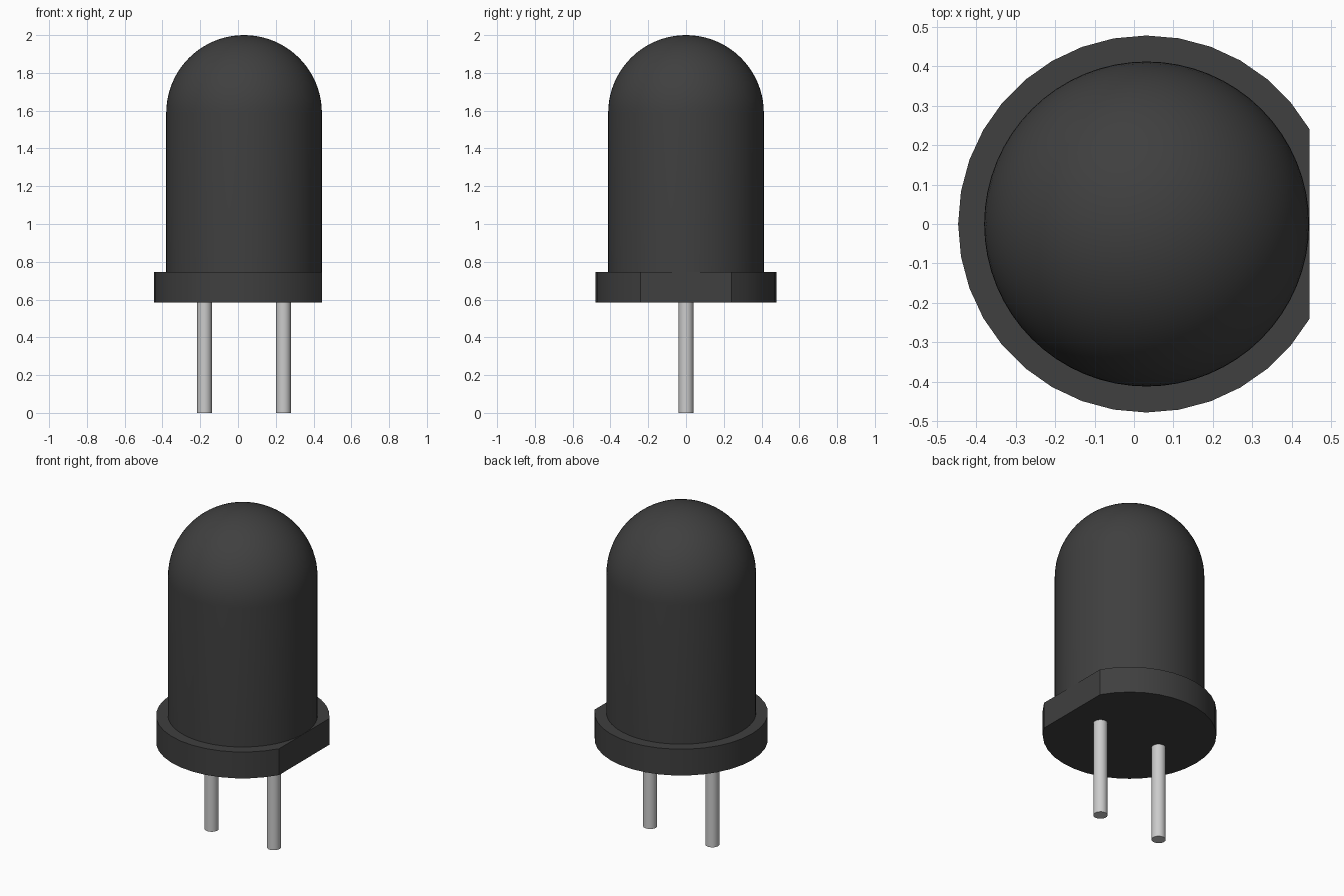
import bpy, bmesh, math

if "Cube" in bpy.data.objects:
    bpy.data.objects.remove(bpy.data.objects["Cube"], do_unlink=True)

CX = 0.032           # axis of the round body
R_BODY, R_RIM = 0.412, 0.478
Z_RIM, Z_BODY, Z_TOP = 0.585, 0.745, 2.0
FLAT_X = 0.445       # flat side of the rim


def material(name, rgb, rough):
    m = bpy.data.materials.new(name)
    m.use_nodes = True
    m.diffuse_color = (*rgb, 1)
    bsdf = m.node_tree.nodes["Principled BSDF"]
    bsdf.inputs["Base Color"].default_value = (*rgb, 1)
    bsdf.inputs["Roughness"].default_value = rough
    return m


def finish(name, bm, mat, smooth=30):
    bmesh.ops.recalc_face_normals(bm, faces=bm.faces)
    mesh = bpy.data.meshes.new(name)
    bm.to_mesh(mesh)
    bm.free()
    mesh.materials.append(mat)
    ob = bpy.data.objects.new(name, mesh)
    bpy.context.collection.objects.link(ob)
    bpy.ops.object.select_all(action='DESELECT')
    ob.select_set(True)
    bpy.context.view_layer.objects.active = ob
    bpy.ops.object.shade_smooth_by_angle(angle=math.radians(smooth))
    return ob


def prism(points, z0, z1):
    bm = bmesh.new()
    face = bm.faces.new([bm.verts.new((x, y, z0)) for x, y in points])
    ext = bmesh.ops.extrude_face_region(bm, geom=[face], use_keep_orig=True)
    for g in ext["geom"]:
        if isinstance(g, bmesh.types.BMVert):
            g.co.z = z1
    return bm


plastic = material("dark plastic", (0.05, 0.05, 0.05), 0.5)
metal = material("lead metal", (0.6, 0.6, 0.6), 0.5)

# Domed body: half profile spun around the axis
bm = bmesh.new()
z_dome = Z_TOP - R_BODY
profile = [(0, Z_BODY), (R_BODY, Z_BODY)]
profile += [(R_BODY * math.cos(a), z_dome + R_BODY * math.sin(a))
            for a in (math.pi / 2 * i / 20 for i in range(21))]
verts = [bm.verts.new((CX + r, 0, z)) for r, z in profile]
edges = [bm.edges.new(pair) for pair in zip(verts, verts[1:])]
bmesh.ops.spin(bm, geom=verts + edges, cent=(CX, 0, 0), axis=(0, 0, 1),
               angle=2 * math.pi, steps=64, use_merge=True)
bmesh.ops.remove_doubles(bm, verts=bm.verts, dist=1e-4)
finish("domed_body", bm, plastic)

# Base rim: faceted arc closed by one flat side
half = math.acos((FLAT_X - CX) / R_RIM)
arc = [half + (2 * math.pi - 2 * half) * i / 30 for i in range(31)]
rim = [(CX + R_RIM * math.cos(a), R_RIM * math.sin(a)) for a in arc]
finish("base_rim", prism(rim, Z_RIM, Z_BODY), plastic, 20)

# Two wire leads
for name, x in (("left_lead", 0.241), ("right_lead", -0.177)):
    ring = [(x + 0.039 * math.cos(a), 0.039 * math.sin(a))
            for a in (2 * math.pi * i / 24 for i in range(24))]
    finish(name, prism(ring, 0, Z_RIM), metal)
